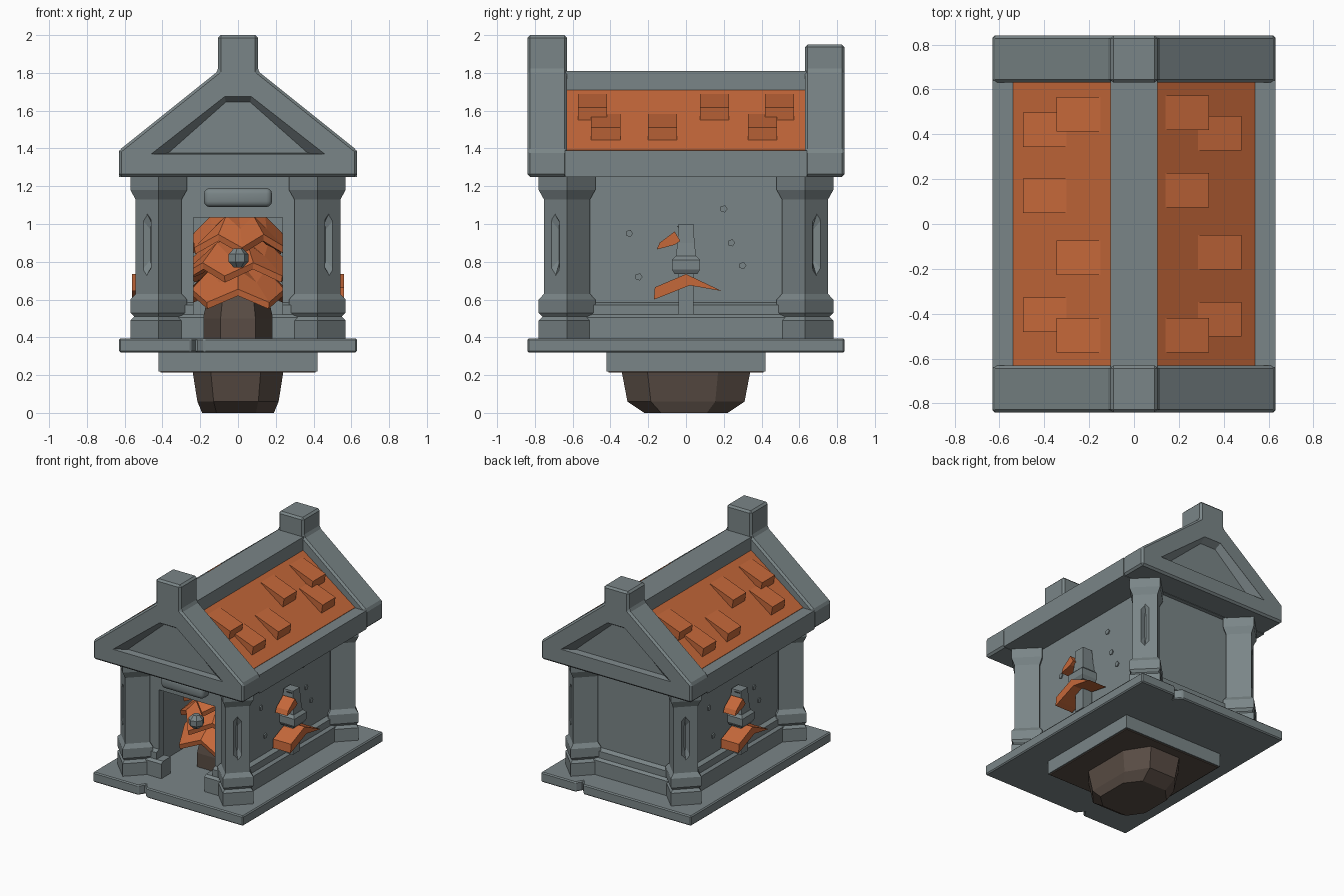
import bpy, bmesh, math
from mathutils import Vector

if "Cube" in bpy.data.objects:
    bpy.data.objects.remove(bpy.data.objects["Cube"])


def material(name, rgb):
    m = bpy.data.materials.new(name)
    m.use_nodes = True
    m.diffuse_color = (*rgb, 1)
    m.node_tree.nodes["Principled BSDF"].inputs["Base Color"].default_value = (*rgb, 1)
    return m


STONE = material("grey stone", (0.195, 0.235, 0.243))
ORANGE = material("burnt orange", (0.56, 0.138, 0.042))
BROWN = material("dark brown", (0.10, 0.073, 0.058))


def loft(name, rings, mat):
    """Closed skin through rings of equal point count."""
    bm = bmesh.new()
    loops = [[bm.verts.new(p) for p in ring] for ring in rings]
    n = len(loops[0])
    for a, b in zip(loops, loops[1:]):
        for i in range(n):
            bm.faces.new((a[i], a[(i + 1) % n], b[(i + 1) % n], b[i]))
    bm.faces.new(loops[0])
    bm.faces.new(loops[-1])
    bmesh.ops.recalc_face_normals(bm, faces=bm.faces)
    me = bpy.data.meshes.new(name)
    bm.to_mesh(me)
    bm.free()
    me.materials.append(mat)
    ob = bpy.data.objects.new(name, me)
    bpy.context.collection.objects.link(ob)
    return ob


def rect(x, y, z):
    return [(-x, -y, z), (x, -y, z), (x, y, z), (-x, y, z)]


def box(name, x0, x1, y0, y1, z0, z1, mat=STONE):
    return loft(name, [[(x0, y0, z), (x1, y0, z), (x1, y1, z), (x0, y1, z)] for z in (z0, z1)], mat)


def prism_y(name, pts, y0, y1, mat=STONE):
    return loft(name, [[(x, y, z) for x, z in pts] for y in (y0, y1)], mat)


def sym(half):
    """Mirror a half outline of (x, z) points across x = 0."""
    return half + [(-x, z) for x, z in reversed(half)]


def polygon(r, n, z, c=(0, 0), turn=0.0, sy=1.0):
    return [(c[0] + r * math.cos(turn + math.tau * i / n),
             c[1] + sy * r * math.sin(turn + math.tau * i / n), z) for i in range(n)]


def bevel(ob, width, segments=1):
    m = ob.modifiers.new("bevel", 'BEVEL')
    m.width, m.segments, m.limit_method = width, segments, 'ANGLE'
    return ob


def apply_all(ob):
    dg = bpy.context.evaluated_depsgraph_get()
    me = bpy.data.meshes.new_from_object(ob.evaluated_get(dg))
    ob.modifiers.clear()
    ob.data = me


def cut(ob, *cutters):
    for c in cutters:
        c.hide_render = True
        m = ob.modifiers.new("cut", 'BOOLEAN')
        m.operation, m.object, m.solver = 'DIFFERENCE', c, 'EXACT'
    apply_all(ob)
    for c in cutters:
        bpy.data.objects.remove(c)


# Hanging rock and the slabs
def rock_ring(x, y, z):
    return [(x, y * .5, z), (x * .55, y, z), (-x * .5, y, z), (-x, y * .55, z),
            (-x, -y * .5, z), (-x * .6, -y, z), (x * .5, -y, z), (x, -y * .6, z)]


loft("foundation_rock", [rock_ring(.19, .22, 0), rock_ring(.215, .31, .06), rock_ring(.24, .34, .217)], BROWN)
box("lower_slab", -.42, .42, -.42, .42, .22, .33)
box("lower_slab_underside", -.41, .41, -.41, .41, .213, .221, BROWN)
plate = [(-.63, -.84), (-.25, -.84), (-.22, -.79), (-.18, -.84), (.63, -.84),
         (.63, .84), (.34, .84), (.31, .79), (.27, .84), (-.63, .84)]
bevel(loft("floor_slab", [[(x, y, z) for x, y in plate] for z in (.32, .395)], STONE), .008)

# Hollow chamber with stepped plinth and doorway
WX, WY = .40, .61
steps = [(.05, .39), (.05, .505), (.03, .52), (.03, .57), (0, .585), (0, 1.26)]
walls = loft("chamber_walls", [rect(WX + d, WY + d, z) for d, z in steps], STONE)
cut(walls, box("hollow", -.34, .34, -.55, .55, .38, 1.24),
    box("door_low", -.18, .18, -.8, -.5, .37, .53),
    box("door_high", -.235, .235, -.8, -.5, .52, 1.035))
lintel = bevel(box("door_lintel", -.18, .18, -.68, -.58, 1.09, 1.19), .03, 3)
apply_all(lintel)
for p in lintel.data.polygons:
    p.use_smooth = True

# Corner pillars, turned to the diagonals, with a V groove on the outer face
profile = [(.15, .39), (.15, .49), (.13, .51), (.15, .53), (.15, .60), (.122, .63),
           (.122, 1.13), (.15, 1.18), (.15, 1.255)]
pillar = loft("corner_pillars", [polygon(r, 4, z, (.42, .63)) for r, z in profile], STONE)
mid = Vector((.42 + .061, .63 + .061, .89))
out, side, up = Vector((1, 1, 0)).normalized(), Vector((-1, 1, 0)).normalized(), Vector((0, 0, 1))


def groove_ring(w, h, d):
    return [mid + out * d + side * a + up * b for a, b in
            ((w, h - .04), (0, h), (-w, h - .04), (-w, .04 - h), (0, -h), (w, .04 - h))]


cut(pillar, loft("groove", [groove_ring(.036, .18, .01), groove_ring(.005, .12, -.03)], STONE))
mirror = pillar.modifiers.new("mirror", 'MIRROR')
mirror.use_axis = (True, True, False)

# Gable ends with a stubby post and a sunken panel
for name, s, top in (("front_gable", -1, 2.0), ("back_gable", 1, 1.95)):
    outline = sym([(.63, 1.25), (.63, 1.39), (.105, 1.81), (.105, top)])
    gable = bevel(prism_y(name, outline, s * .63, s * .84), .014)
    outer, inner = sym([(.46, 1.37), (.07, 1.675)]), sym([(.37, 1.375), (.065, 1.645)])
    panel = loft("panel", [[(x, y, z) for x, z in pts] for pts, y in
                           ((outer, s * .86), (outer, s * .839), (inner, s * .79))], STONE)
    cut(gable, panel)

# Roof
prism_y("roof_slopes", sym([(.54, 1.28), (.54, 1.393), (.10, 1.714)]), -.635, .635, ORANGE)
box("ridge_beam", -.105, .105, -.64, .64, 1.6, 1.81)
box("ceiling", -.55, .55, -.64, .64, 1.25, 1.31)
for s, name in ((-1, "right_eave"), (1, "left_eave")):
    box(name, *sorted((s * .53, s * .63)), -.64, .64, 1.25, 1.39)


def roof_z(x):
    return 1.71 - .73 * (x - .105)


# Loose roof tiles: (side, distance from ridge, centre y)
tiles = [(-1, .15, .49), (-1, .30, .42), (-1, .30, .125), (-1, .15, -.15), (-1, .30, -.405), (-1, .15, -.495),
         (1, .14, .495), (1, .285, .405), (1, .14, .15), (1, .285, -.125), (1, .285, -.425), (1, .14, -.495)]
for s, x, y in tiles:
    e = x + .19
    wedge = [(x, roof_z(x) - .02), (x, roof_z(x) + .005), (e + .005, roof_z(e) + .07), (e - .01, roof_z(e) - .02)]
    prism_y("roof_tile", [(s * a, b) for a, b in wedge], y - .077, y + .077, ORANGE)


# Leafy heap inside the chamber, on a trunk
loft("trunk", [polygon(r, 6, z, (0, -.15), 0, 1.3) for r, z in ((.185, .39), (.185, .5), (.16, .62))], BROWN)


def leaf_layer(name, r, z, apex, turn):
    def jag(k, dz):
        ring = polygon(r * k, 12, z + dz, (0, -.15), turn, 1.12)
        return [(x * (1 if i % 2 else .86), y * (1 if i % 2 else .86), h + (-.03 if i % 2 else .04))
                for i, (x, y, h) in enumerate(ring)]
    loft(name, [jag(.6, .03), jag(.98, -.02), jag(1, .015), jag(.6, (apex - z) * .6),
                polygon(.03, 12, apex, (0, -.15), turn)], ORANGE)


for i, (r, z, apex) in enumerate(((.33, .60, .80), (.32, .74, .94), (.28, .89, 1.08))):
    leaf_layer("leaf_layer", r, z, apex, math.pi / 2 + i * .3)
loft("hanging_stone", [polygon(r, 7, z, (0, -.50)) for r, z in
                       ((.025, .77), (.055, .80), (.055, .84), (.025, .87))], STONE)

# Wall ornament on both long sides, each turned half round from the other
lower_leaf = [(-.17, .60), (-.165, .665), (0, .735), (.19, .645), (.02, .675), (-.13, .615)]
upper_leaf = [(-.155, .865), (-.14, .90), (-.06, .96), (-.03, .91), (-.06, .89)]
tip = [(-.05, .99), (-.02, .96), (0, .93), (-.01, .98)]
pebbles = [(-.25, .72), (.24, .9), (.3, .78), (-.3, .95), (.2, 1.08)]
for s, tag in ((1, "left"), (-1, "right")):
    def plate_x(name, pts, x0, x1, mat):
        loft(tag + name, [[(s * x, s * y, z) for y, z in pts] for x in (x0, x1)], mat)

    def post(name, sizes):
        loft(tag + name, [[(s * (.45 + a), s * b, z) for a, b in ((-w, -w), (w, -w), (w, w), (-w, w))]
                          for w, z in sizes], STONE)

    post("_ornament_stem", [(.04, .52), (.04, .75)])
    post("_ornament_block", [(.06, .735), (.075, .76), (.075, .81), (.055, .83)])
    post("_ornament_top", [(.055, .82), (.045, .9), (.04, 1.0)])
    plate_x("_lower_leaf", lower_leaf, .41, .56, ORANGE)
    plate_x("_upper_leaf", upper_leaf, .42, .52, ORANGE)
    plate_x("_ornament_tip", tip, .44, .48, STONE)
    for y, z in pebbles:
        plate_x("_wall_chip", [(y + a, z + b) for a, b, _ in polygon(.02, 5, 0)], .39, .408, STONE)
